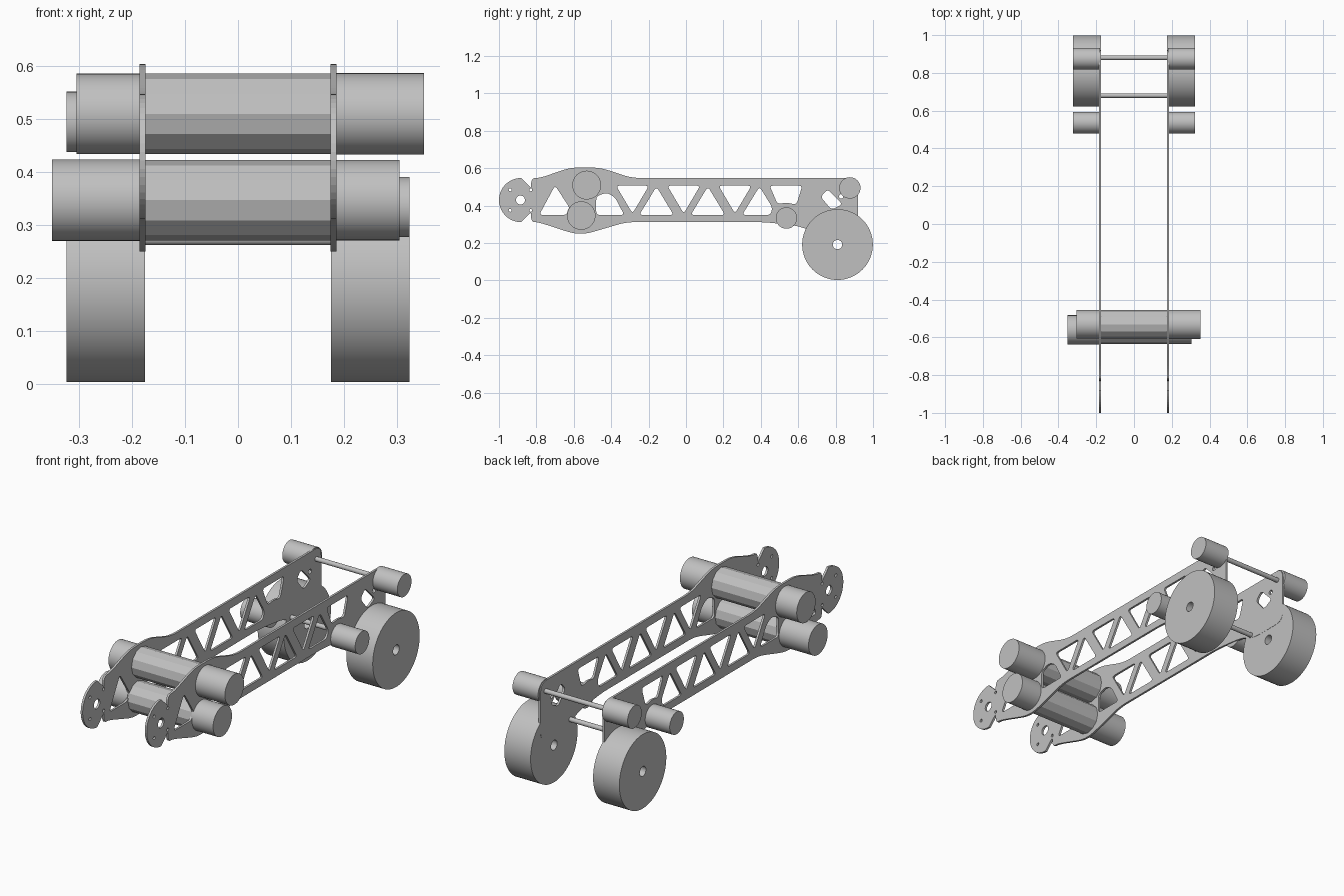
import bpy
from math import cos, sin, pi, radians
from mathutils import Vector

cube = bpy.data.objects.get("Cube")
if cube:
    bpy.data.objects.remove(cube, do_unlink=True)

GREY = (0.53, 0.53, 0.53, 1.0)
mat = bpy.data.materials.new("plain grey")
mat.use_nodes = True
mat.diffuse_color = GREY
mat.node_tree.nodes["Principled BSDF"].inputs["Base Color"].default_value = GREY


def arc(y, z, r, start=0.0, sweep=2 * pi, n=48, closed=True):
    """Points on an arc in the side plane."""
    steps = n if closed else n - 1
    return [(y + r * cos(start + sweep * i / steps),
             z + r * sin(start + sweep * i / steps)) for i in range(n)]


def rounded(points, radius, n=6):
    """Polygon with its corners softened."""
    out = []
    for i, p in enumerate(points):
        p = Vector(p)
        a, b = Vector(points[i - 1]) - p, Vector(points[(i + 1) % len(points)]) - p
        p0 = p + a.normalized() * min(radius, a.length * 0.45)
        p1 = p + b.normalized() * min(radius, b.length * 0.45)
        for k in range(n):
            t = k / (n - 1)
            out.append(tuple(p0 * (1 - t) ** 2 + p * 2 * t * (1 - t) + p1 * t * t))
    return out


def extrude(name, loops, x0, x1, smooth=True):
    """Solid from side-plane loops (inner loops are holes), spanning x0 to x1."""
    curve = bpy.data.curves.new(name, "CURVE")
    curve.dimensions = "2D"
    curve.fill_mode = "BOTH"
    curve.extrude = abs(x1 - x0) / 2
    for loop in loops:
        spline = curve.splines.new("POLY")
        spline.points.add(len(loop) - 1)
        for pt, (y, z) in zip(spline.points, loop):
            pt.co = (y, z, 0, 1)
        spline.use_cyclic_u = True
    temp = bpy.data.objects.new(name + "_profile", curve)
    bpy.context.collection.objects.link(temp)
    graph = bpy.context.evaluated_depsgraph_get()
    mesh = bpy.data.meshes.new_from_object(temp.evaluated_get(graph))
    bpy.data.objects.remove(temp, do_unlink=True)
    mesh.materials.clear()
    mesh.materials.append(mat)
    obj = bpy.data.objects.new(name, mesh)
    bpy.context.collection.objects.link(obj)
    obj.rotation_euler = (pi / 2, 0, pi / 2)
    obj.location.x = (x0 + x1) / 2
    bpy.ops.object.select_all(action="DESELECT")
    obj.select_set(True)
    bpy.context.view_layer.objects.active = obj
    if smooth:
        bpy.ops.object.shade_smooth_by_angle(angle=radians(30))
    else:
        bpy.ops.object.shade_flat()
    return obj


# Side plate outline: round nose, bulge around the motors, square tail
body = [(-0.83, 0.548), (-0.78, 0.548), (-0.62, 0.604), (-0.46, 0.604), (-0.29, 0.548),
        (0.92, 0.548), (0.92, 0.25), (0.70, 0.25), (0.61, 0.29), (0.425, 0.312),
        (-0.32, 0.312), (-0.53, 0.25), (-0.60, 0.25), (-0.79, 0.312), (-0.83, 0.312)]
nose = arc(-0.882, 0.43, 0.118, -pi / 2, -pi, 24, False)
outline = nose + rounded(body, 0.05)

# Windows of the truss
TOP, BOTTOM = 0.507, 0.35
windows = []
for k in range(3):
    up, down = -0.158 + 0.275 * k, -0.286 + 0.274 * k
    if k < 2:
        windows.append([(up - 0.092, BOTTOM), (up, 0.502), (up + 0.092, BOTTOM)])
    windows.append([(down - 0.088, TOP), (down + 0.088, TOP), (down, 0.358)])
windows += [
    [(0.30, BOTTOM), (0.393, 0.502), (0.462, 0.39), (0.452, BOTTOM)],
    [(0.447, TOP), (0.622, TOP), (0.59, 0.405), (0.537, 0.417), (0.49, 0.408)],
    [(-0.785, BOTTOM), (-0.70, 0.508), (-0.62, 0.385), (-0.64, BOTTOM)],
    [(-0.48, BOTTOM), (-0.48, 0.45), (-0.425, 0.47), (-0.38, 0.445), (-0.33, BOTTOM)],
    [(0.72, 0.447), (0.757, 0.488), (0.836, 0.408), (0.778, 0.378)],
]
holes = [rounded(w, 0.02) for w in windows]

# Nose bearing hole with four bolt holes, and a small tail hole
holes.append(arc(-0.885, 0.43, 0.024, n=24))
for dy in (-0.055, 0.055):
    for dz in (-0.055, 0.055):
        holes.append(arc(-0.885 + dy, 0.43 + dz, 0.008, n=12))
holes.append(arc(0.83, 0.45, 0.012, n=12))

# Paired parts on both sides
for side, s in (("left", 1), ("right", -1)):
    extrude(side + "_side_plate", [outline] + holes, s * 0.175, s * 0.186, smooth=False)
    extrude(side + "_wheel", [arc(0.81, 0.192, 0.189, n=64), arc(0.81, 0.192, 0.025, n=24)],
            s * 0.176, s * 0.324)
    extrude(side + "_tail_roller", [arc(0.876, 0.495, 0.057)], s * 0.18, s * 0.324)
    extrude(side + "_lower_roller", [arc(0.537, 0.334, 0.057)], s * 0.18, s * 0.324)

# Two motors across the frame: faceted middle with round ends
for name, y, z, s in (("upper", -0.531, 0.51, 1), ("lower", -0.56, 0.347, -1)):
    extrude(name + "_motor_body", [arc(y, z, 0.076, n=12)], -0.18, 0.18, smooth=False)
    extrude(name + "_motor_long_end", [arc(y, z, 0.077)], s * 0.18, s * 0.352)
    extrude(name + "_motor_short_end", [arc(y, z, 0.076)], s * -0.18, s * -0.305)

# Thin cross bars at the tail
for name, y, z in (("upper_cross_bar", 0.88, 0.495), ("lower_cross_bar", 0.68, 0.274)):
    extrude(name, [arc(y, z, 0.012, n=20)], -0.18, 0.18)
